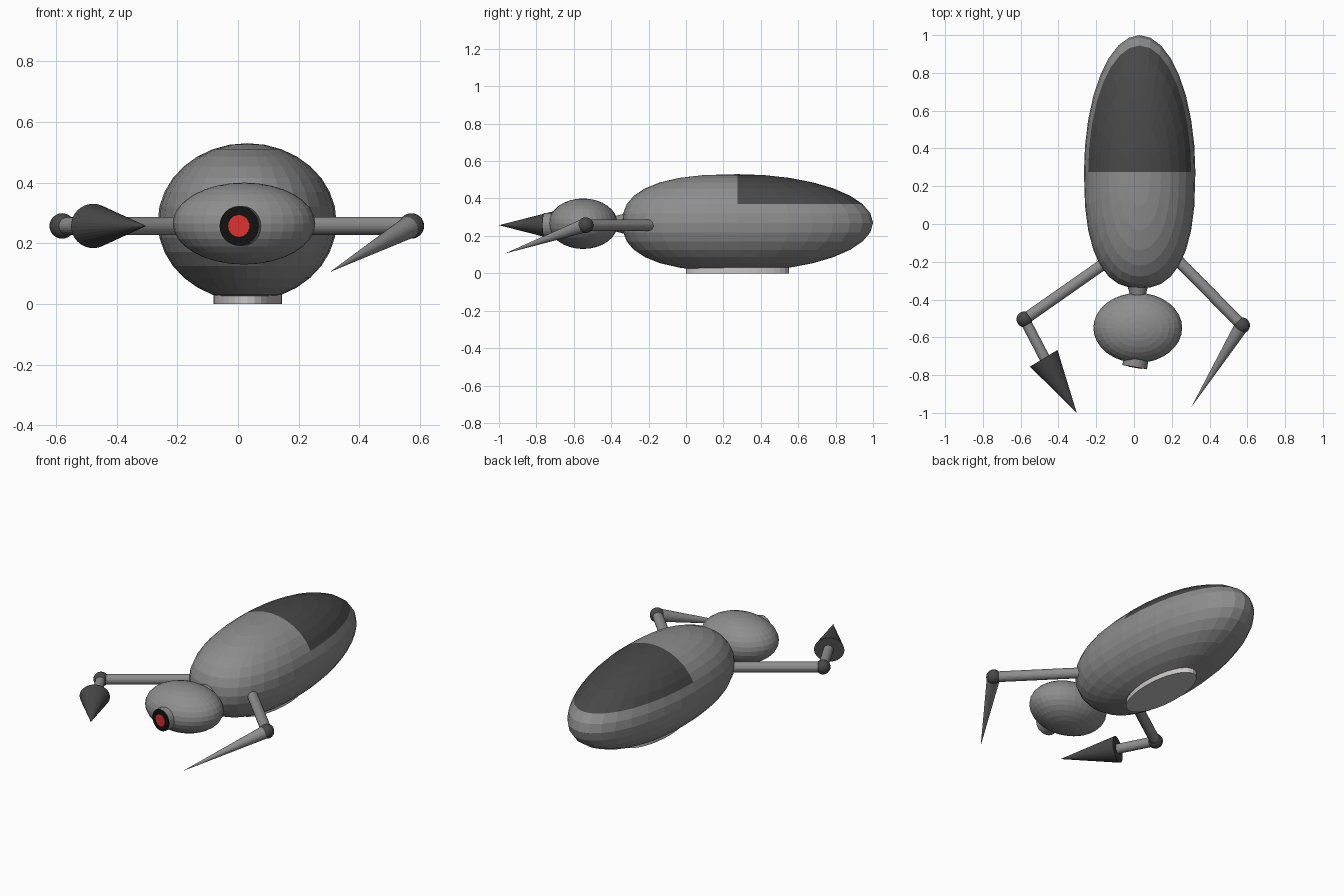
import bpy, bmesh
from mathutils import Vector, Matrix

if "Cube" in bpy.data.objects:
    bpy.data.objects.remove(bpy.data.objects["Cube"])


def material(name, r, g, b):
    m = bpy.data.materials.new(name)
    m.use_nodes = True
    m.diffuse_color = (r, g, b, 1)
    m.node_tree.nodes["Principled BSDF"].inputs["Base Color"].default_value = (r, g, b, 1)
    return m


GREY = material("mid grey", 0.27, 0.27, 0.27)
DARK = material("charcoal", 0.065, 0.065, 0.065)
PALE = material("pale grey", 0.6, 0.58, 0.58)
BLACK = material("black", 0.006, 0.006, 0.006)
RED = material("red", 0.7, 0.03, 0.03)


def finish(name, bm, *mats):
    mesh = bpy.data.meshes.new(name)
    bm.normal_update()
    bm.to_mesh(mesh)
    bm.free()
    for m in mats:
        mesh.materials.append(m)
    ob = bpy.data.objects.new(name, mesh)
    bpy.context.scene.collection.objects.link(ob)
    return ob


def ellipsoid(name, centre, radii, mat, segs=32, rings=16):
    bm = bmesh.new()
    bmesh.ops.create_uvsphere(bm, u_segments=segs, v_segments=rings, radius=1)
    bmesh.ops.transform(bm, verts=bm.verts,
                        matrix=Matrix.Translation(centre) @ Matrix.Diagonal((*radii, 1)))
    return finish(name, bm, mat)


def rod(name, start, end, r1, r2, *mats, segs=24, squash=1):
    """Cylinder or cone between two points."""
    a, b = Vector(start), Vector(end)
    axis = b - a
    bm = bmesh.new()
    bmesh.ops.create_cone(bm, cap_ends=True, segments=segs, radius1=r1, radius2=r2,
                          depth=axis.length)
    turn = axis.to_track_quat('Z', 'Y').to_matrix().to_4x4()
    flat = Matrix.Diagonal((1, 1, squash, 1))
    bmesh.ops.transform(bm, verts=bm.verts, matrix=Matrix.Translation((a + b) / 2) @ flat @ turn)
    return finish(name, bm, *mats)


# Egg-shaped body: blunt at the front, drawn out at the back
bm = bmesh.new()
bmesh.ops.create_uvsphere(bm, u_segments=32, v_segments=16, radius=1)
for v in bm.verts:
    x, y, z = v.co
    if y < -0.001:
        r = (x * x + z * z) ** 0.5
        y = -0.615 * max(0, 1 - r ** 2.5) ** 0.4
    else:
        y *= 0.725
    v.co = (0.03 + 0.295 * x, 0.275 + y, 0.27 + 0.26 * z)
# Dark panel over the upper rear
for f in bm.faces:
    c = f.calc_center_median()
    f.material_index = int(c.y > 0.275 and c.z > 0.369)
finish("body", bm, GREY, DARK)

# Oval foot plate
foot = rod("foot_plate", (0, 0, 0), (0, 0, 0.035), 1, 1, PALE, segs=32)
foot.scale = (0.113, 0.275, 1)
foot.location = (0.032, 0.275, 0)

# Neck and head
rod("neck", (0.02, -0.30, 0.265), (0.02, -0.39, 0.265), 0.062, 0.038, GREY)
ellipsoid("head", (0.02, -0.55, 0.265), (0.235, 0.185, 0.135), GREY)

# Eye: grey tube, black rim and red lens, turned slightly aside
look = Vector((-0.17, -0.985, 0)).normalized()
eye = Vector((0.004, -0.755, 0.257))
rod("eye_tube", eye - look * 0.07, eye, 0.066, 0.066, GREY)
rod("eye_rim", eye, eye + look * 0.003, 0.065, 0.065, BLACK)
rod("eye_lens", eye + look * 0.002, eye + look * 0.006, 0.036, 0.036, RED)

# Arms
right_elbow = (-0.58, -0.505, 0.257)
left_elbow = (0.572, -0.537, 0.257)
for side, shoulder, elbow in (("right", (-0.13, -0.19, 0.257), right_elbow),
                              ("left", (0.22, -0.18, 0.257), left_elbow)):
    rod(side + "_upper_arm", shoulder, elbow, 0.03, 0.03, GREY)
    ellipsoid(side + "_elbow", elbow, (0.042,) * 3, DARK, 24, 12)

# Right forearm with a broad cone, left forearm a thin spike
rod("right_forearm", right_elbow, (-0.46, -0.735, 0.257), 0.028, 0.028, GREY)
rod("right_cone", (-0.478, -0.711, 0.257), (-0.303, -1.0, 0.257), 0.085, 0, DARK,
    segs=32, squash=0.86)
bpy.data.objects["right_cone"].location.z = 0
rod("left_spike", left_elbow, (0.303, -0.97, 0.105), 0.038, 0, GREY)
